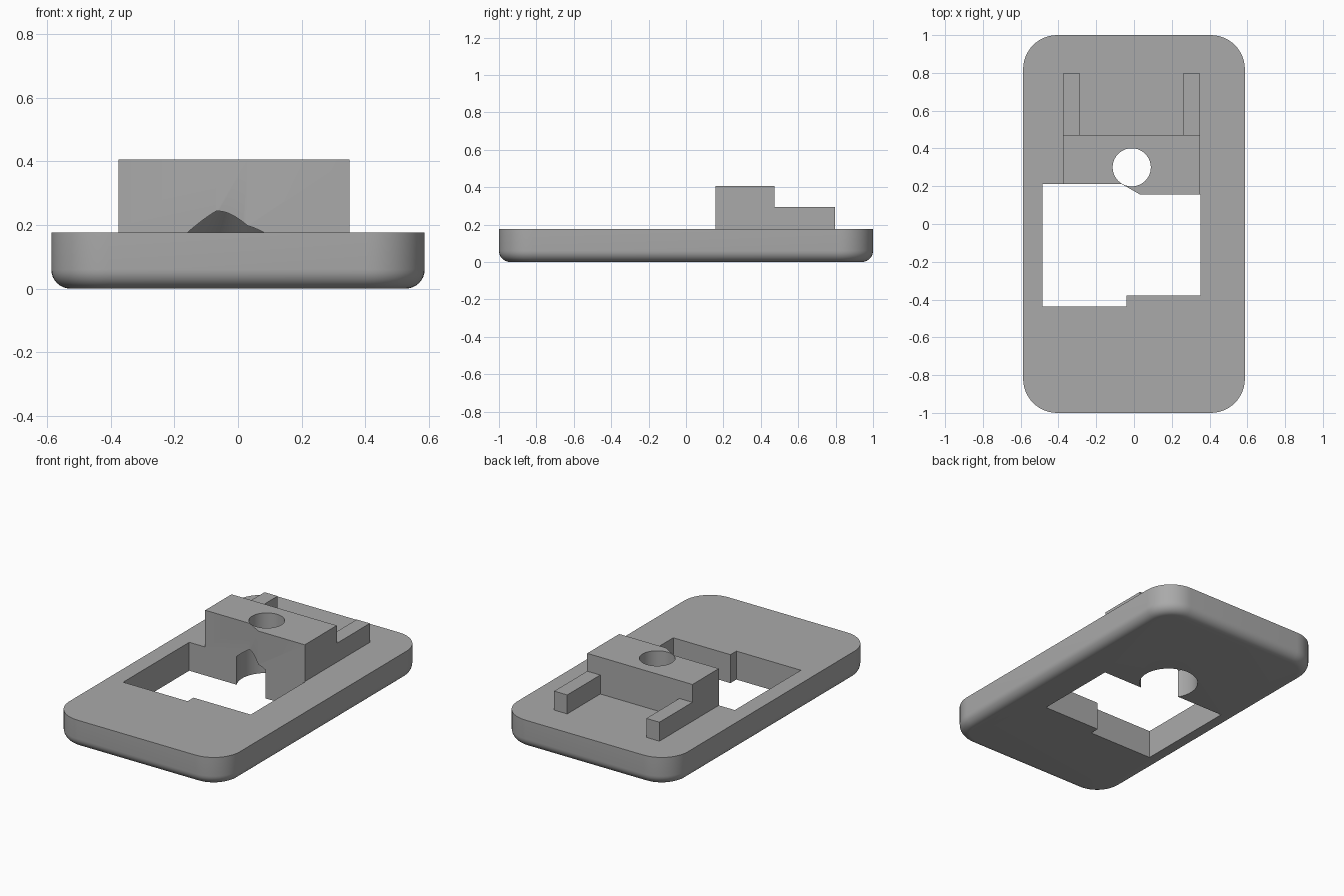
import bpy, bmesh, math

default = bpy.data.objects.get("Cube")
if default:
    bpy.data.objects.remove(default, do_unlink=True)

grey = bpy.data.materials.new("plain grey")
grey.use_nodes = True
COLOUR = (0.4, 0.4, 0.4, 1)
grey.diffuse_color = COLOUR
grey.node_tree.nodes["Principled BSDF"].inputs["Base Color"].default_value = COLOUR

HALF_W, HALF_L, PLATE_TOP = 0.587, 1.0, 0.177
CORNER, BOTTOM_ROUND = 0.18, 0.06
BLOCK_TOP, RAIL_TOP = 0.406, 0.295
HOLE_X, HOLE_Y, HOLE_R, SINK_R = -0.012, 0.3, 0.101, 0.17


def make_object(name, bm):
    bmesh.ops.recalc_face_normals(bm, faces=bm.faces)
    mesh = bpy.data.meshes.new(name)
    bm.to_mesh(mesh)
    bm.free()
    mesh.materials.append(grey)
    obj = bpy.data.objects.new(name, mesh)
    bpy.context.collection.objects.link(obj)
    return obj


def prism(name, outline, z0, z1, bottom_round=0):
    """Extrude a plan outline upwards, optionally rounding the lower rim."""
    bm = bmesh.new()
    base = bm.faces.new([bm.verts.new((x, y, z0)) for x, y in outline])
    rim = list(base.edges)
    top = bmesh.ops.extrude_face_region(bm, geom=[base], use_keep_orig=True)["geom"]
    for v in top:
        if isinstance(v, bmesh.types.BMVert):
            v.co.z = z1
    if bottom_round:
        bmesh.ops.bevel(bm, geom=rim, offset=bottom_round, segments=8,
                        profile=0.5, affect="EDGES")
    return make_object(name, bm)


def rect(x0, x1, y0, y1):
    return [(x0, y0), (x1, y0), (x1, y1), (x0, y1)]


def lathe(name, profile, steps=64):
    """Turn a closed radius/height profile around the hole axis."""
    bm = bmesh.new()
    rings = []
    for r, z in profile:
        rings.append([bm.verts.new((HOLE_X + r * math.cos(math.tau * i / steps),
                                    HOLE_Y + r * math.sin(math.tau * i / steps), z))
                      for i in range(steps)])
    for a, b in zip(rings, rings[1:]):
        for i in range(steps):
            j = (i + 1) % steps
            bm.faces.new((a[i], a[j], b[j], b[i]))
    bm.faces.new(rings[0])
    bm.faces.new(rings[-1])
    return make_object(name, bm)


def combine(target, tool, operation):
    mod = target.modifiers.new(tool.name, "BOOLEAN")
    mod.operation, mod.solver, mod.object = operation, "EXACT", tool
    bpy.context.view_layer.objects.active = target
    bpy.ops.object.modifier_apply(modifier=mod.name)
    bpy.data.objects.remove(tool, do_unlink=True)


# Base plate with rounded corners and a rounded lower rim
outline = []
for n, (sx, sy) in enumerate([(1, 1), (-1, 1), (-1, -1), (1, -1)]):
    for k in range(13):
        a = math.pi / 2 * (n + k / 12)
        outline.append((sx * (HALF_W - CORNER) + CORNER * math.cos(a),
                        sy * (HALF_L - CORNER) + CORNER * math.sin(a)))
body = prism("mounting_plate", outline, 0, PLATE_TOP, BOTTOM_ROUND)

# Stepped window through the plate
window = [(-0.485, -0.437), (-0.041, -0.437), (-0.041, -0.379), (0.353, -0.379),
          (0.353, 0.157), (0.03, 0.157), (-0.068, 0.213), (-0.485, 0.213)]
combine(body, prism("window_cutter", window, -0.1, 0.3), "DIFFERENCE")

# Raised block whose front follows the window edge
block = [(-0.375, 0.213), (-0.068, 0.213), (0.03, 0.157), (0.35, 0.157),
         (0.35, 0.472), (-0.375, 0.472)]
combine(body, prism("raised_block", block, 0.1, BLOCK_TOP), "UNION")

# Two rails running back from the block
for side, x0, x1 in (("right", -0.375, -0.285), ("left", 0.26, 0.35)):
    rail = prism(side + "_rail", rect(x0, x1, 0.4, 0.797), 0.1, RAIL_TOP)
    combine(body, rail, "UNION")

# Vertical hole with a wide lower bore and a conical shoulder
bore = lathe("bore_cutter", [(SINK_R, -0.1), (SINK_R, PLATE_TOP),
                             (HOLE_R, PLATE_TOP + SINK_R - HOLE_R), (HOLE_R, 0.6)])
combine(body, bore, "DIFFERENCE")

# Smooth the curved walls, keep the machined edges crisp
bpy.ops.object.select_all(action="DESELECT")
body.select_set(True)
bpy.context.view_layer.objects.active = body
bpy.ops.object.shade_smooth_by_angle(angle=math.radians(30))
